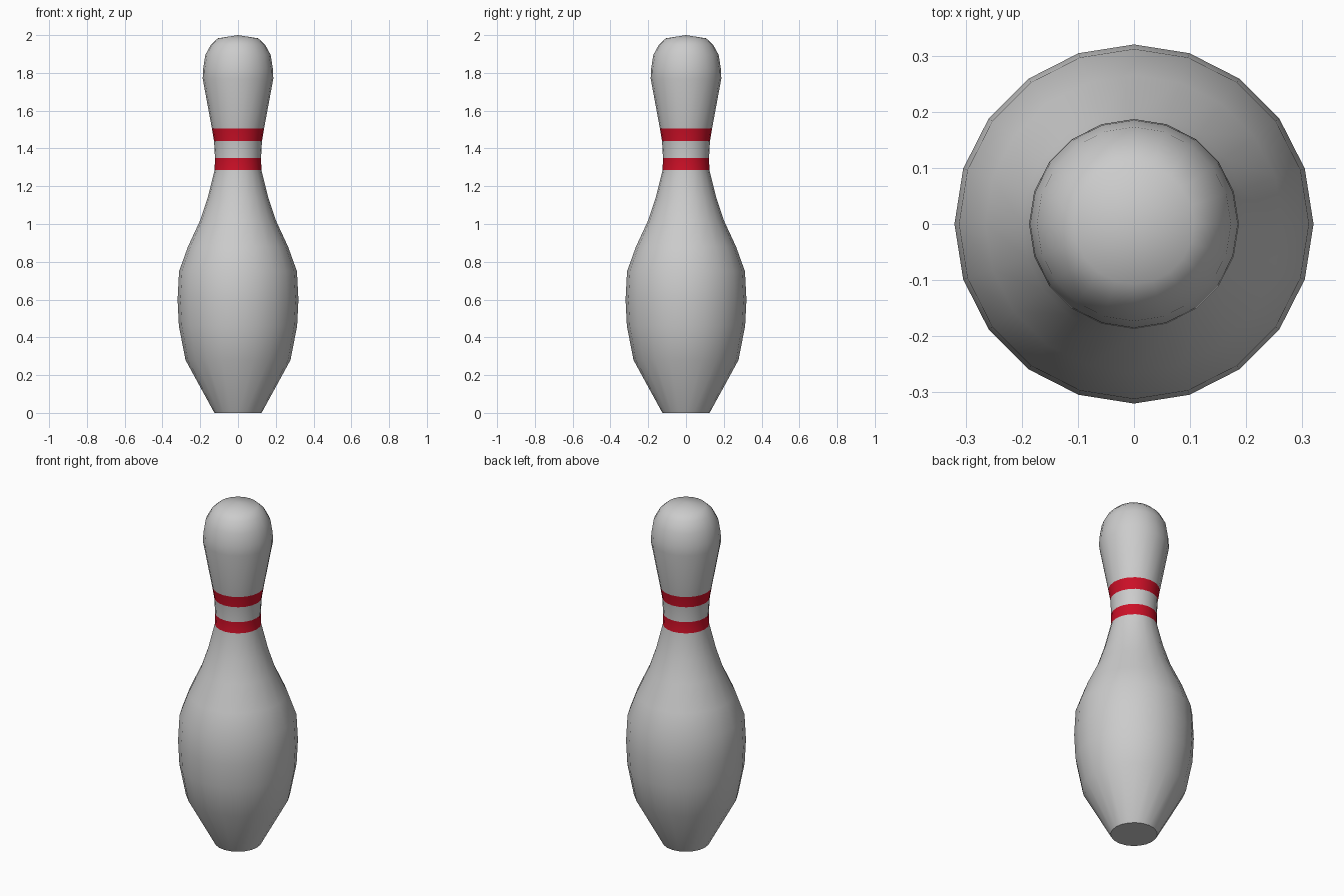
import bpy, bmesh, math

if "Cube" in bpy.data.objects:
    bpy.data.objects.remove(bpy.data.objects["Cube"])

SIDES = 20
# Profile as (radius, height), bottom to top
PROFILE = [(0.125, 0), (0.278, 0.28), (0.313, 0.46), (0.32, 0.60), (0.312, 0.75),
           (0.265, 0.88), (0.20, 1.02), (0.16, 1.14), (0.124, 1.285), (0.122, 1.35),
           (0.127, 1.44), (0.138, 1.505), (0.187, 1.77), (0.185, 1.82),
           (0.173, 1.895), (0.143, 1.95), (0.107, 1.983)]
TOP = 2.0
RED_BANDS = (8, 10)  # profile segments painted red


def material(name, color):
    m = bpy.data.materials.new(name)
    m.diffuse_color = color
    m.use_nodes = True
    m.node_tree.nodes["Principled BSDF"].inputs["Base Color"].default_value = m.diffuse_color
    return m


# Pin body, lathed ring by ring
bm = bmesh.new()
rings = []
for r, z in PROFILE:
    angles = [2 * math.pi * i / SIDES for i in range(SIDES)]
    rings.append([bm.verts.new((r * math.cos(a), r * math.sin(a), z)) for a in angles])

for k in range(len(rings) - 1):
    low, high = rings[k], rings[k + 1]
    for i in range(SIDES):
        j = (i + 1) % SIDES
        face = bm.faces.new((low[i], low[j], high[j], high[i]))
        face.material_index = 1 if k in RED_BANDS else 0

# Flat base and shallow crown
bm.faces.new(rings[0][::-1])
tip = bm.verts.new((0, 0, TOP))
for i in range(SIDES):
    bm.faces.new((rings[-1][i], rings[-1][(i + 1) % SIDES], tip))

mesh = bpy.data.meshes.new("bowling_pin")
bm.to_mesh(mesh)
bm.free()
mesh.materials.append(material("pin_grey", (0.8, 0.8, 0.8, 1)))
mesh.materials.append(material("band_red", (0.6, 0.005, 0.02, 1)))

pin = bpy.data.objects.new("bowling_pin", mesh)
bpy.context.collection.objects.link(pin)
bpy.context.view_layer.objects.active = pin
pin.select_set(True)
bpy.ops.object.shade_smooth_by_angle(angle=math.radians(40))
